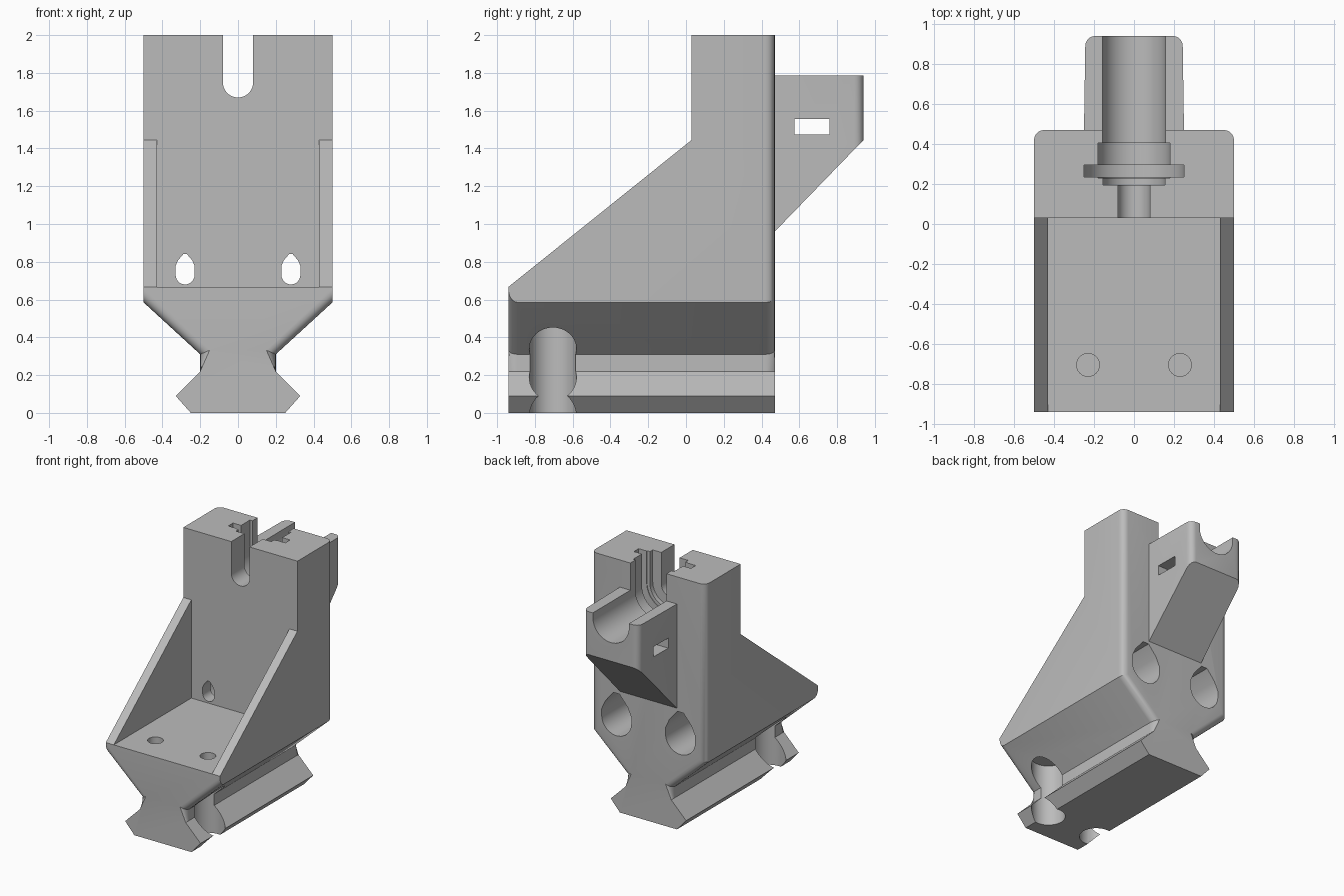
import bpy, bmesh, math

cube = bpy.data.objects.get("Cube")
if cube:
    bpy.data.objects.remove(cube, do_unlink=True)

grey = bpy.data.materials.new("plain grey")
grey.use_nodes = True
grey.diffuse_color = (0.5, 0.5, 0.5, 1)
grey.node_tree.nodes["Principled BSDF"].inputs["Base Color"].default_value = (0.5, 0.5, 0.5, 1)


def prism(name, points, axis, lo, hi, bevel_rule=None, radius=0.05):
    """Extrude a 2D outline along an axis, optionally rounding chosen edges."""
    place = {"x": lambda a, b, d: (d, a, b),
             "y": lambda a, b, d: (a, d, b),
             "z": lambda a, b, d: (a, b, d)}[axis]
    bm = bmesh.new()
    rings = [[bm.verts.new(place(a, b, d)) for a, b in points] for d in (lo, hi)]
    for ring in rings:
        bm.faces.new(ring)
    n = len(points)
    for i in range(n):
        j = (i + 1) % n
        bm.faces.new((rings[0][i], rings[0][j], rings[1][j], rings[1][i]))
    bmesh.ops.recalc_face_normals(bm, faces=bm.faces)
    if bevel_rule:
        edges = [e for e in bm.edges if bevel_rule(e.verts[0].co, e.verts[1].co)]
        bmesh.ops.bevel(bm, geom=edges, offset=radius, segments=5, profile=0.5,
                        affect='EDGES', clamp_overlap=True)
        bmesh.ops.recalc_face_normals(bm, faces=bm.faces)
    mesh = bpy.data.meshes.new(name)
    bm.to_mesh(mesh)
    bm.free()
    mesh.materials.append(grey)
    obj = bpy.data.objects.new(name, mesh)
    bpy.context.collection.objects.link(obj)
    return obj


def boolean(targets, cutter, operation='DIFFERENCE'):
    cutter.hide_render = True
    for obj in targets:
        mod = obj.modifiers.new("cut", 'BOOLEAN')
        mod.operation, mod.solver, mod.object = operation, 'EXACT', cutter
        bpy.context.view_layer.objects.active = obj
        bpy.ops.object.modifier_apply(modifier=mod.name)
    bpy.data.objects.remove(cutter, do_unlink=True)


def arc(cx, cy, r, start, end, steps):
    return [(cx + r * math.cos(start + (end - start) * i / steps),
             cy + r * math.sin(start + (end - start) * i / steps)) for i in range(steps + 1)]


def box(x, y, z):
    return prism("cutter", [(x[0], y[0]), (x[1], y[0]), (x[1], y[1]), (x[0], y[1])], "z", *z)


def u_slot(r, lo, hi):
    outline = arc(0, 1.75, r, math.pi, 2 * math.pi, 24) + [(r, 2.2), (-r, 2.2)]
    return prism("cutter", outline, "y", lo, hi)


def teardrop(x, r, lo, hi):
    z, shoulder = 0.73, 0.78
    outline = arc(x, z, r, math.pi, 2 * math.pi, 20)
    outline += [(x + r, shoulder), (x + r * 0.75, shoulder + r * 0.55),
                (x + r * 0.2, shoulder + r * 1.2), (x - r * 0.2, shoulder + r * 1.2),
                (x - r * 0.75, shoulder + r * 0.55), (x - r, shoulder)]
    return prism("cutter", outline, "y", lo, hi)


def round_hole(x, y, r, lo, hi):
    return prism("cutter", arc(x, y, r, 0, 2 * math.pi, 40)[:-1], "z", lo, hi)


# Main body: dovetail rail outline, with rounded end edges
half = [(0.25, 0), (0.33, 0.09), (0.2, 0.22), (0.2, 0.31), (0.5, 0.585), (0.5, 2)]
outline = half + [(-x, z) for x, z in reversed(half)]


def body_edges(a, b):
    if abs(a.y - b.y) > 0.01 or a.x * b.x < 0 or min(a.z, b.z) < 0.2:
        return False
    return a.y > 0 or max(a.z, b.z) < 1


body = prism("mount_body", outline, "y", -0.94, 0.47, body_edges)

# Sloping side silhouette
side = [(-0.94, -0.1), (0.6, -0.1), (0.6, 2), (0.03, 2), (0.03, 1.445), (-0.94, 0.667), (-1, 0.6), (-1, -0.1)]
side = [(-1.1, -0.1), (0.6, -0.1), (0.6, 2), (0.03, 2), (0.03, 1.445), (-0.94, 0.667), (-1.1, 0.667)]
boolean([body], prism("cutter", side, "x", -1, 1), 'INTERSECT')

# Open pocket between the side plates
boolean([body], box((-0.43, 0.43), (-1.2, 0.03), (0.667, 2.2)))

# Rear cradle
cradle_side = [(0.47, 0.96), (0.94, 1.445), (0.94, 1.785), (0.47, 1.785)]
cradle = prism("rear_cradle", cradle_side, "x", -0.25, 0.25,
               lambda a, b: min(a.y, b.y) > 0.9 and abs(a.x - b.x) < 0.01)
for v in cradle.data.vertices:
    v.co.x *= 1 - 0.06 * (v.co.y - 0.47)
boolean([cradle], box((-0.5, 0.5), (0.575, 0.76), (1.475, 1.555)))
boolean([cradle], u_slot(0.158, 0.3, 1.2))

# Stepped slot through the top
for r, lo, hi in ((0.08, -0.1, 0.3), (0.155, 0.195, 0.3), (0.18, 0.23, 0.405),
                  (0.25, 0.235, 0.295), (0.158, 0.35, 0.7)):
    boolean([body], u_slot(r, lo, hi))

# Screw holes with counterbores, mirrored left and right
for s in (-1, 1):
    boolean([body], teardrop(s * 0.28, 0.05, -0.05, 0.3))
    boolean([body], teardrop(s * 0.28, 0.13, 0.13, 0.7))
    boolean([body], round_hole(s * 0.23, -0.705, 0.125, -0.2, 0.5))
    boolean([body], round_hole(s * 0.23, -0.705, 0.057, 0.52, 0.8))

# Smooth curved walls, keep corners sharp
bpy.ops.object.select_all(action='DESELECT')
for obj in (body, cradle):
    obj.select_set(True)
bpy.context.view_layer.objects.active = body
bpy.ops.object.shade_smooth_by_angle(angle=math.radians(30))
